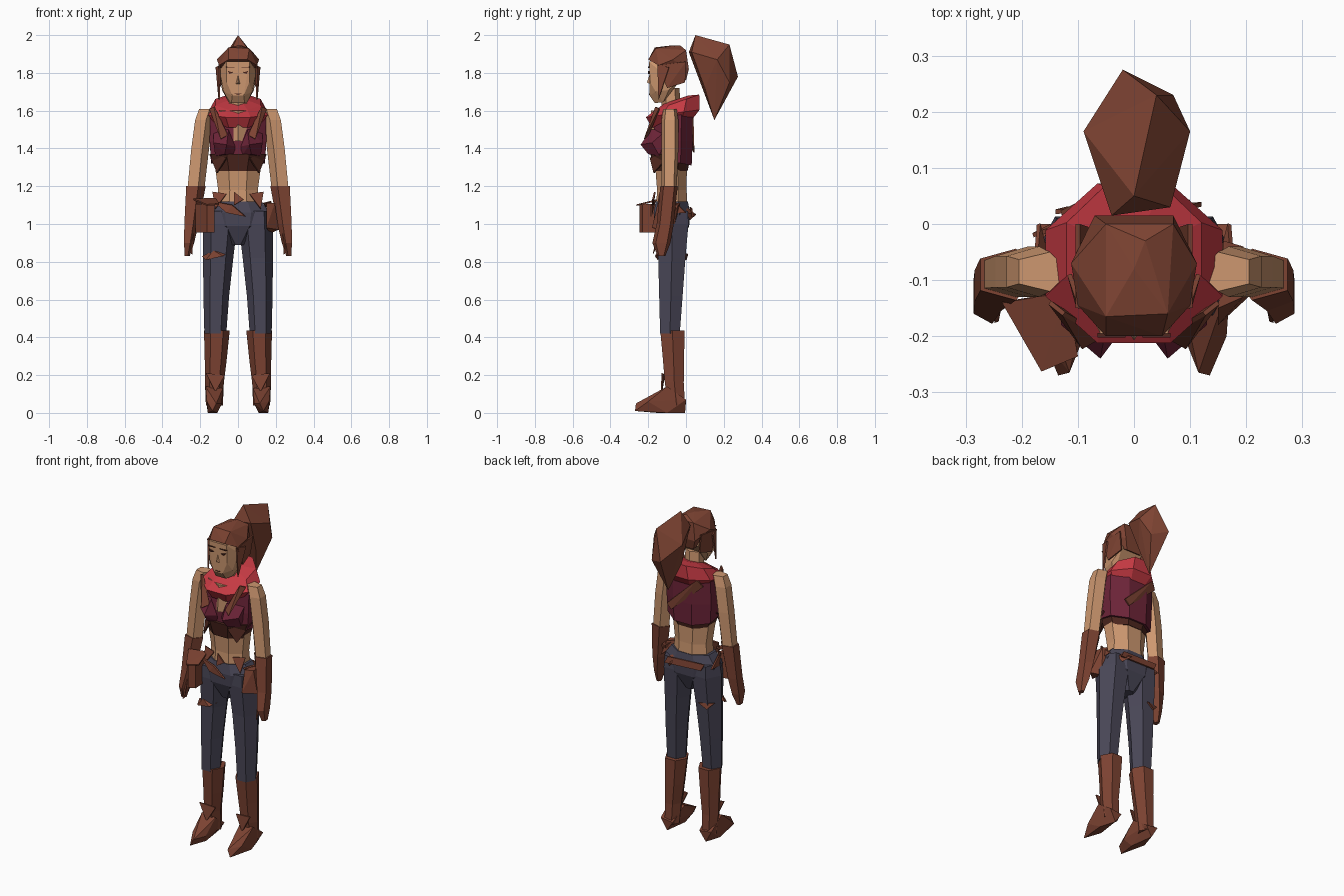
import bpy, bmesh, math
from mathutils import Vector


def material(name, rgb):
    m = bpy.data.materials.new(name)
    m.diffuse_color = (*rgb, 1)
    return m


SKIN = material("skin", (0.61, 0.31, 0.16))
LEATHER = material("leather brown", (0.205, 0.056, 0.032))
DARK = material("dark leather", (0.075, 0.02, 0.013))
NAVY = material("slate trousers", (0.067, 0.062, 0.095))
RED = material("bright red", (0.56, 0.042, 0.056))
MAROON = material("maroon", (0.155, 0.018, 0.04))


def finish(name, bm, mat):
    bmesh.ops.recalc_face_normals(bm, faces=bm.faces)
    me = bpy.data.meshes.new(name)
    bm.to_mesh(me)
    bm.free()
    me.materials.append(mat)
    ob = bpy.data.objects.new(name, me)
    bpy.context.collection.objects.link(ob)
    return ob


def loft(name, rings, mat, n=6, sx=1, phase=0.5):
    """Rings are (x, y, z, half width, half depth[, rise towards the back])."""
    bm = bmesh.new()
    angs = [(i + phase) * 2 * math.pi / n for i in range(n)]
    mx = max(math.cos(a) for a in angs)
    my = max(math.sin(a) for a in angs)
    loops = []
    for r in rings:
        x, y, z, rx, ry = r[:5]
        t = r[5] if len(r) > 5 else 0
        loops.append([bm.verts.new((sx * (x + rx * math.cos(a) / mx), y + ry * math.sin(a) / my,
                                    z + t * math.sin(a) / my)) for a in angs])
    for a, b in zip(loops, loops[1:]):
        for i in range(n):
            j = (i + 1) % n
            bm.faces.new((a[i], a[j], b[j], b[i]))
    bm.faces.new(loops[0])
    bm.faces.new(loops[-1])
    return finish(name, bm, mat)


def hull(name, pts, mat, sx=1):
    bm = bmesh.new()
    for p in pts:
        bm.verts.new((sx * p[0], p[1], p[2]))
    res = bmesh.ops.convex_hull(bm, input=bm.verts)
    junk = [v for v in res["geom_interior"] if isinstance(v, bmesh.types.BMVert)]
    bmesh.ops.delete(bm, geom=junk, context="VERTS")
    return finish(name, bm, mat)


def shard(name, pts, mat, sx=1, t=0.008):
    """Thin flat plate through three or four points."""
    p = [Vector(q) for q in pts]
    n = (p[1] - p[0]).cross(p[2] - p[0]).normalized() * t / 2
    return hull(name, [q + n for q in p] + [q - n for q in p], mat, sx)


def pair(x_pts):
    return [(s * x, y, z) for x, y, z in x_pts for s in (1, -1)]


# Limbs, mirrored
for side, s in (("right", 1), ("left", -1)):
    loft(side + "_trouser_leg", [(0.12, -0.085, 0.42, 0.058, 0.052), (0.115, -0.08, 0.62, 0.068, 0.062),
         (0.105, -0.075, 0.82, 0.08, 0.072), (0.095, -0.075, 1.0, 0.092, 0.088),
         (0.1, -0.075, 1.07, 0.075, 0.085)], NAVY, 6, s, 0)
    loft(side + "_boot_shaft", [(0.125, -0.05, 0.04, 0.045, 0.045), (0.125, -0.062, 0.16, 0.05, 0.05),
         (0.118, -0.066, 0.28, 0.058, 0.056), (0.112, -0.072, 0.435, 0.068, 0.064)], LEATHER, 6, s, 0)
    hull(side + "_boot_foot", [(0.08, -0.1, 0.13), (0.172, -0.1, 0.14), (0.09, 0, 0.06), (0.17, 0, 0.07),
         (0.13, -0.005, 0), (0.135, -0.27, 0.01), (0.115, -0.265, 0.05), (0.165, -0.2, 0.06),
         (0.085, -0.19, 0.05), (0.11, -0.15, 0), (0.16, -0.1, 0)], LEATHER, s)
    shard(side + "_boot_cuff", [(0.07, -0.115, 0.2), (0.17, -0.125, 0.21), (0.12, -0.13, 0.11)], LEATHER, s)
    loft(side + "_arm", [(0.228, -0.09, 1.18, 0.04, 0.04), (0.205, -0.085, 1.4, 0.042, 0.045),
         (0.185, -0.085, 1.55, 0.042, 0.045), (0.165, -0.085, 1.61, 0.04, 0.035)], SKIN, 5, s)
    loft(side + "_glove", [(0.27, -0.13, 0.83, 0.012, 0.02), (0.262, -0.13, 0.9, 0.024, 0.048),
         (0.25, -0.11, 1.0, 0.034, 0.045), (0.228, -0.09, 1.2, 0.046, 0.046)], LEATHER, 5, s)
    shard(side + "_thumb", [(0.24, -0.15, 0.95), (0.25, -0.11, 0.98), (0.245, -0.175, 0.84)], LEATHER, s)
    # Chest straps and hair locks
    shard(side + "_shoulder_strap", [(0.15, -0.14, 1.61), (0.125, -0.16, 1.62), (0.055, -0.2, 1.47),
          (0.09, -0.22, 1.45)], LEATHER, s)
    shard(side + "_hair_lock", [(0.095, -0.15, 1.84), (0.115, -0.09, 1.83), (0.1, -0.145, 1.66)], LEATHER, s)
    shard(side + "_side_hair", [(0.1, -0.15, 1.84), (0.1, 0.0, 1.86), (0.085, -0.005, 1.75),
          (0.1, -0.1, 1.72)], LEATHER, s)
    # Bust
    hull(side + "_bust", [(0.015, -0.18, 1.41), (0.06, -0.24, 1.42), (0.13, -0.18, 1.43), (0.13, -0.1, 1.5),
         (0.05, -0.185, 1.5), (0.02, -0.16, 1.36), (0.12, -0.14, 1.36), (0.07, -0.2, 1.37)], MAROON, s)

# Body
loft("hips", [(0, -0.075, 0.89, 0.035, 0.05), (0, -0.075, 0.99, 0.15, 0.092), (0, -0.075, 1.06, 0.168, 0.096),
     (0, -0.075, 1.12, 0.125, 0.085)], NAVY, 8)
loft("waist", [(0, -0.075, 1.06, 0.115, 0.085), (0, -0.075, 1.18, 0.105, 0.078),
     (0, -0.08, 1.33, 0.125, 0.085)], SKIN, 8)
loft("bodice_band", [(0, -0.08, 1.28, 0.115, 0.088), (0, -0.08, 1.37, 0.145, 0.108)], DARK, 8)
loft("bodice", [(0, -0.07, 1.33, 0.143, 0.1, -0.02), (0, -0.07, 1.44, 0.15, 0.105),
     (0, -0.065, 1.58, 0.148, 0.1, 0.02)], MAROON, 8)
loft("upper_chest", [(0, -0.11, 1.44, 0.045, 0.087), (0, -0.1, 1.6, 0.1, 0.085)], SKIN, 6)
loft("scarf", [(0, -0.075, 1.53, 0.115, 0.105, 0.02), (0, -0.07, 1.585, 0.158, 0.142, 0.02),
     (0, -0.045, 1.645, 0.12, 0.115, 0.04), (0, -0.05, 1.66, 0.06, 0.06, 0.02)], RED, 8)
for s in (1, -1):
    shard("bodice_trim", [(0.15, -0.08, 1.37), (0.06, -0.19, 1.35), (0.11, -0.17, 1.27)], DARK, s)
# Strap across the back
shard("back_strap", [(-0.13, 0.02, 1.56), (-0.1, 0.035, 1.6), (0.1, 0.04, 1.41), (0.07, 0.04, 1.38)], LEATHER)

# Head
loft("neck", [(0, -0.075, 1.58, 0.05, 0.05), (0, -0.085, 1.72, 0.045, 0.05)], SKIN, 6)
hull("head", pair([(0.035, -0.165, 1.64), (0.05, -0.12, 1.645), (0.075, -0.16, 1.7), (0.085, -0.09, 1.71),
     (0.06, -0.19, 1.75), (0.095, -0.13, 1.8), (0.06, -0.195, 1.86), (0.09, -0.06, 1.86),
     (0.07, -0.015, 1.78), (0.03, -0.192, 1.68)]), SKIN)
hull("nose", [(-0.013, -0.19, 1.74), (0.013, -0.19, 1.74), (0, -0.207, 1.75), (0, -0.19, 1.8)], SKIN)
for s in (1, -1):
    shard("eye", [(0.025, -0.197, 1.802), (0.055, -0.198, 1.81), (0.045, -0.197, 1.795)], DARK, s)
    shard("eyebrow", [(0.015, -0.198, 1.83), (0.065, -0.198, 1.833), (0.06, -0.198, 1.827)], DARK, s)
shard("mouth", [(-0.02, -0.191, 1.69), (0.02, -0.191, 1.69), (0, -0.191, 1.683)], DARK)

# Hair
hull("hair_cap", [(0.0, -0.08, 1.945), (-0.05, -0.165, 1.935), (0.06, -0.16, 1.93), (0.02, -0.03, 1.945),
     (-0.05, 0.0, 1.92), (0.07, 0.0, 1.92)] + pair([(0.112, -0.07, 1.87), (0.1, -0.145, 1.84),
     (0.05, -0.2, 1.87), (0.07, 0.015, 1.82), (0.05, 0.0, 1.76)]), LEATHER)
hull("ponytail", [(-0.04, 0.015, 1.91), (0.065, 0.03, 1.91), (0.0, 0.05, 2.0), (-0.09, 0.165, 1.86),
     (0.1, 0.165, 1.87), (0.04, 0.23, 1.95), (-0.02, 0.275, 1.78), (0.07, 0.23, 1.75), (0.015, 0.15, 1.55),
     (-0.05, 0.11, 1.72), (0.05, 0.1, 1.72)], LEATHER)

# Belt, pouch and holster
hull("pouch", [(x, y, z) for x, y in ((-0.225, -0.145), (-0.165, -0.245), (-0.125, -0.23), (-0.13, -0.13))
     for z in (0.955, 1.105)], LEATHER)
shard("pouch_flap", [(-0.235, -0.14, 1.13), (-0.165, -0.262, 1.1), (-0.1, -0.235, 1.105),
      (-0.12, -0.12, 1.135)], LEATHER)
hull("holster", [(0.15, -0.15, 1.11), (0.195, -0.13, 1.11), (0.16, -0.03, 1.11), (0.195, -0.04, 1.1),
     (0.15, -0.18, 0.98), (0.215, -0.12, 0.97), (0.17, -0.07, 0.95)], LEATHER)
shard("belt_front", [(-0.13, -0.165, 1.12), (-0.03, -0.185, 1.1), (0.04, -0.185, 1.04), (-0.06, -0.185, 1.06)], LEATHER)
shard("belt_buckle", [(-0.02, -0.165, 1.17), (0.03, -0.175, 1.13), (-0.02, -0.175, 1.1)], LEATHER)
shard("belt_back", [(-0.14, 0.022, 1.09), (-0.12, 0.027, 1.05), (0.12, 0.035, 1.04), (0.1, 0.03, 1.08)], LEATHER)
hull("belt_knot", [(0.08, 0.0, 1.09), (0.06, 0.055, 1.05), (0.1, 0.02, 1.02), (0.13, 0.0, 1.06)], LEATHER)
for s in (1, -1):
    shard("belt_tip", [(0.06, -0.14, 1.16), (0.135, -0.12, 1.17), (0.12, -0.15, 1.08)], LEATHER, s)
    shard("belt_side", [(0.135, -0.14, 1.11), (0.175, -0.06, 1.12), (0.17, 0.0, 1.06), (0.172, -0.07, 1.06)], LEATHER, s)
# Thigh strap
hull("thigh_strap", [(-0.19, -0.1, 0.83), (-0.17, -0.15, 0.81), (-0.08, -0.165, 0.83), (-0.05, -0.13, 0.85),
     (-0.13, -0.15, 0.86)], LEATHER)
shard("thigh_strap_back", [(-0.18, -0.02, 0.85), (-0.09, 0.008, 0.84), (-0.14, 0.0, 0.81)], LEATHER)
